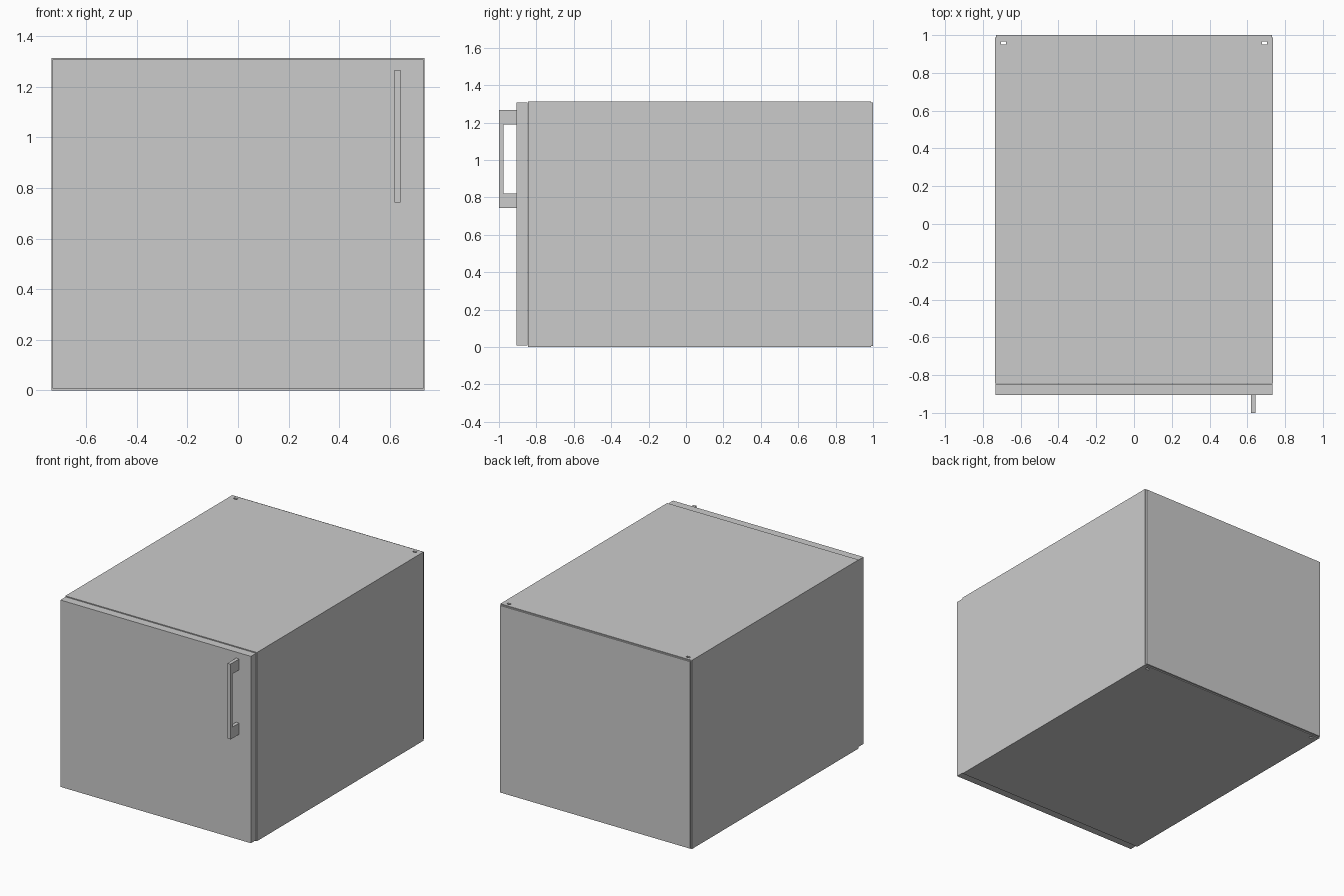
import bpy
import bmesh

if "Cube" in bpy.data.objects:
    bpy.data.objects.remove(bpy.data.objects["Cube"])


def box(name, x, y, z):
    """Axis-aligned box given (min, max) on each axis."""
    bm = bmesh.new()
    bmesh.ops.create_cube(bm, size=1)
    for v in bm.verts:
        for i, (lo, hi) in enumerate((x, y, z)):
            v.co[i] = lo if v.co[i] < 0 else hi
    return finish(name, bm)


def finish(name, bm):
    bmesh.ops.recalc_face_normals(bm, faces=bm.faces)
    mesh = bpy.data.meshes.new(name)
    bm.to_mesh(mesh)
    bm.free()
    obj = bpy.data.objects.new(name, mesh)
    bpy.context.collection.objects.link(obj)
    return obj


def cut(target, cutter):
    mod = target.modifiers.new(cutter.name, 'BOOLEAN')
    mod.operation = 'DIFFERENCE'
    mod.solver = 'EXACT'
    mod.object = cutter
    bpy.context.view_layer.objects.active = target
    bpy.ops.object.modifier_apply(modifier=mod.name)
    bpy.data.objects.remove(cutter)


W, H, T = 0.737, 1.313, 0.03

# Carcass: hollow sleeve open at front and back
carcass = box("carcass", (-W, W), (-0.845, 0.988), (0, H))
cut(carcass, box("cavity", (-W + T, W - T), (-1.2, 1.2), (T, H - T)))

# Small mounting slots through the top and bottom panels
for s in (-1, 1):
    xs = sorted((s * 0.677, s * 0.703))
    cut(carcass, box("slot", xs, (0.951, 0.967), (-0.2, H + 0.2)))

# Thin back panel
box("back_panel", (-0.731, 0.731), (0.988, 1.0), (0.006, H - 0.006))

# Door, slightly smaller than the carcass
box("door", (-0.733, 0.733), (-0.905, -0.848), (0.008, H - 0.005))

# Handle: C-shaped side profile extruded across x
profile = [(-0.905, 0.742), (-1.0, 0.742), (-1.0, 1.266), (-0.905, 1.266),
           (-0.905, 1.19), (-0.977, 1.19), (-0.977, 0.82), (-0.905, 0.82)]
bm = bmesh.new()
face = bm.faces.new([bm.verts.new((0.619, y, z)) for y, z in profile])
ext = bmesh.ops.extrude_face_region(bm, geom=[face], use_keep_orig=True)
verts = [g for g in ext["geom"] if isinstance(g, bmesh.types.BMVert)]
bmesh.ops.translate(bm, verts=verts, vec=(0.024, 0, 0))
finish("handle", bm)
